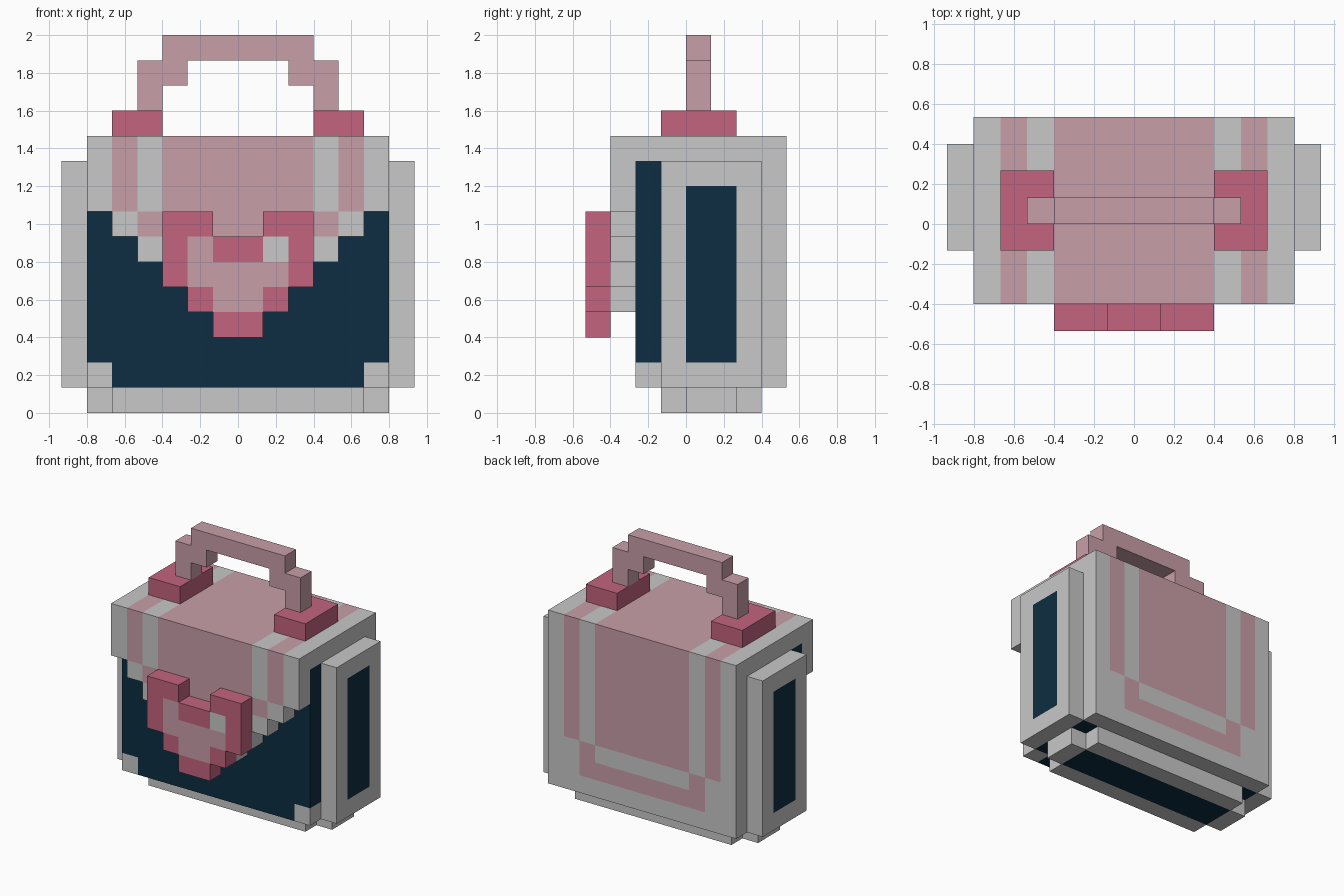
import bpy
import bmesh
from mathutils import Vector

cube = bpy.data.objects.get("Cube")
if cube:
    bpy.data.objects.remove(cube, do_unlink=True)

U = 2 / 15  # size of one block


def material(name, colour):
    m = bpy.data.materials.new(name)
    m.use_nodes = True
    m.diffuse_color = (*colour, 1)
    bsdf = next(n for n in m.node_tree.nodes if n.type == 'BSDF_PRINCIPLED')
    bsdf.inputs["Base Color"].default_value = (*colour, 1)
    return m


MATS = [
    material("light_grey", (0.58, 0.58, 0.58)),
    material("pale_pink", (0.58, 0.347, 0.392)),
    material("rose", (0.54, 0.127, 0.209)),
    material("navy", (0.004, 0.027, 0.054)),
]
GREY, PINK, ROSE, NAVY = range(4)
AXES = [Vector(a) for a in ((1, 0, 0), (0, 1, 0), (0, 0, 1))]


def side(x):
    """Column number counted outward from the middle, same on both sides."""
    return x if x >= 0 else -x - 1


def box(xs, ys, zs):
    return {(x, y, z) for x in range(*xs) for y in range(*ys) for z in range(*zs)}


def build(name, cells, paint):
    """Skin a set of blocks; paint(x, y, z, normal) gives each face its colour."""
    bm = bmesh.new()
    for cell in sorted(cells):
        centre = Vector(cell) + Vector((0.5, 0.5, 0.5))
        for i in range(3):
            for s in (-1, 1):
                n = AXES[i] * s
                if tuple(int(c + d) for c, d in zip(cell, n)) in cells:
                    continue
                a, b = AXES[(i + 1) % 3] / 2, AXES[(i + 2) % 3] / 2 * s
                mid = centre + n / 2
                corners = (mid - a - b, mid + a - b, mid + a + b, mid - a + b)
                face = bm.faces.new([bm.verts.new(c * U) for c in corners])
                face.material_index = paint(*cell, tuple(int(d) for d in n))
    bmesh.ops.remove_doubles(bm, verts=bm.verts[:], dist=U / 100)
    bmesh.ops.dissolve_limit(bm, angle_limit=0.01, verts=bm.verts[:],
                             edges=bm.edges[:], delimit={'MATERIAL'})
    mesh = bpy.data.meshes.new(name)
    bm.to_mesh(mesh)
    bm.free()
    for m in MATS:
        mesh.materials.append(m)
    obj = bpy.data.objects.new(name, mesh)
    bpy.context.collection.objects.link(obj)
    return obj


def plain(colour):
    return lambda x, y, z, n: colour


# Navy case with grey lower front corners
def paint_case(x, y, z, n):
    return GREY if side(x) == 5 and z == 1 and y == -2 else NAVY


build("case", box((-6, 6), (-2, 3), (1, 10)), paint_case)


# Base with notched corners and a navy underside panel
def paint_base(x, y, z, n):
    return NAVY if n[2] < 0 and side(x) < 5 and 0 <= y < 2 else GREY


build("base", box((-5, 5), (-1, 3), (0, 1)) | box((-6, 6), (0, 2), (0, 1)), paint_base)

# Cover: lid, back panel and stepped front flap
FLAP_BOTTOM = [4, 4, 5, 6, 7, 8]
cover = box((-6, 6), (-3, 4), (10, 11)) | box((-6, 6), (3, 4), (1, 11))
cover |= {c for c in box((-6, 6), (-3, -2), (4, 11)) if c[2] >= FLAP_BOTTOM[side(c[0])]}


def stripes(col, z, turn):
    """Pink middle and outer stripe that turns inward below the given height."""
    if z >= turn:
        return PINK if col < 3 or col == 4 else GREY
    if col == 3 and z >= turn - 2:
        return PINK
    return PINK if col < 3 and z == turn - 2 else GREY


def paint_cover(x, y, z, n):
    col = side(x)
    if n[2] > 0:
        return stripes(col, z, 0)
    if n[1] > 0 and y == 3:
        return stripes(col, z, 4)
    if n[1] < 0 and y == -3:
        if col < 3:
            return PINK
        return GREY if (col, z) == (3, 6) else stripes(col, z, 8)
    return GREY


build("cover", cover, paint_cover)

# Heart clasp with rose rim, pale middle and a grey glint
HEART_SPAN = [(3, 7), (4, 8), (5, 8)]
heart = {c for c in box((-3, 3), (-4, -3), (3, 8))
         if HEART_SPAN[side(c[0])][0] <= c[2] < HEART_SPAN[side(c[0])][1]}


def paint_heart(x, y, z, n):
    col = side(x)
    if n[1] >= 0:
        return ROSE
    if (x, z) == (1, 6):
        return GREY
    inner = (col == 0 and z in (4, 5)) or (col == 1 and z in (5, 6))
    return PINK if inner else ROSE


build("heart_clasp", heart, paint_heart)


# Side pockets with navy windows
def paint_pocket(x, y, z, n):
    outward = n[0] == (1 if x > 0 else -1)
    return NAVY if outward and 0 <= y < 2 and 2 <= z < 9 else GREY


for label, x in (("left", 6), ("right", -7)):
    build(label + "_pocket", box((x, x + 1), (-1, 3), (1, 10)), paint_pocket)

# Handle mounts
for label, x in (("left", 3), ("right", -5)):
    build(label + "_handle_mount", box((x, x + 2), (-1, 2), (11, 12)), plain(ROSE))

# Stepped carrying handle
handle = box((-3, 3), (0, 1), (14, 15)) | box((-4, 4), (0, 1), (12, 14))
handle -= box((-2, 2), (0, 1), (12, 14)) | box((-3, 3), (0, 1), (12, 13))
build("handle", handle, plain(PINK))
